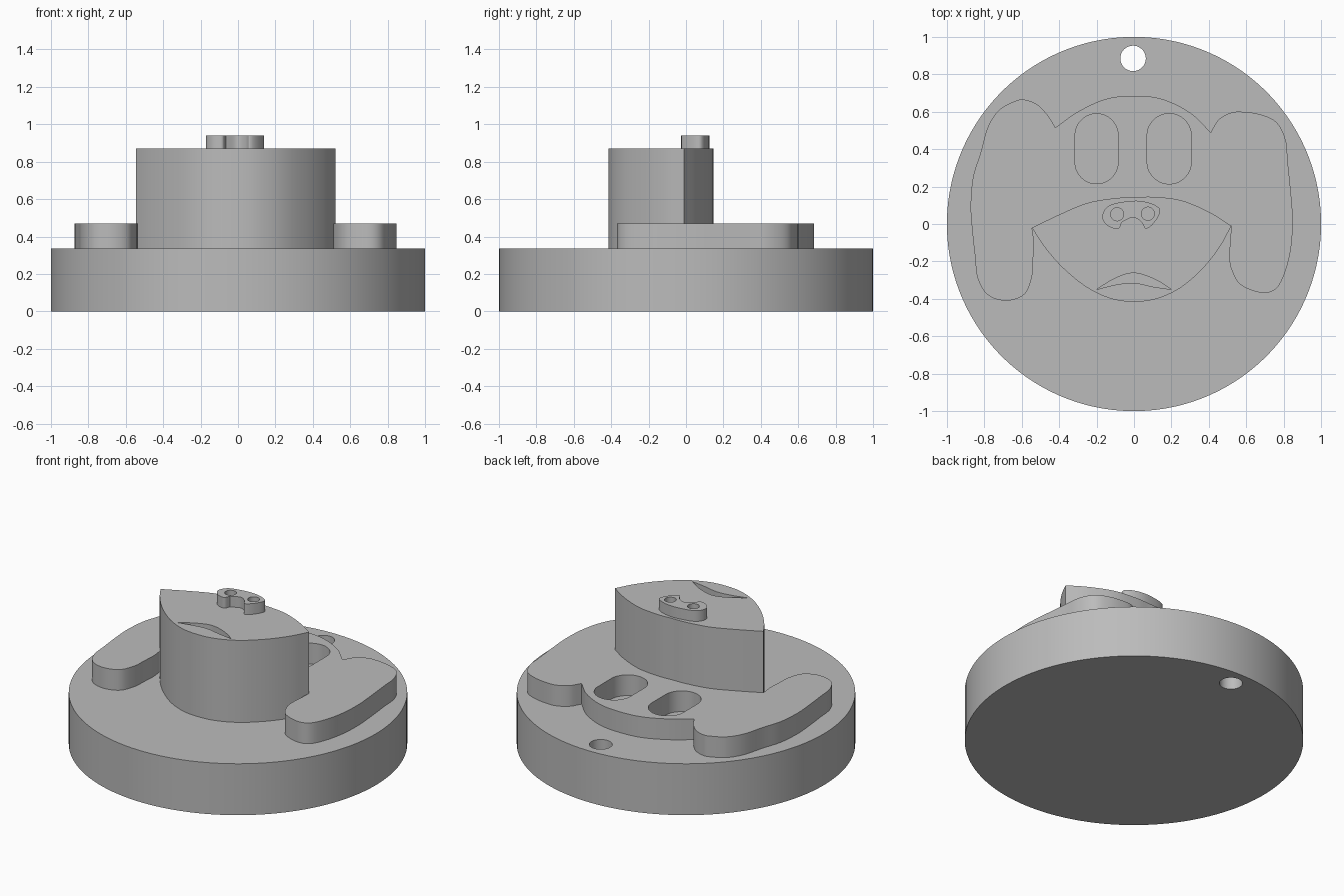
import bpy, bmesh, math
from mathutils import Vector

if "Cube" in bpy.data.objects:
    bpy.data.objects.remove(bpy.data.objects["Cube"])

grey = bpy.data.materials.new("plain_grey")
grey.diffuse_color = (0.5, 0.5, 0.5, 1)
grey.use_nodes = True
grey.node_tree.nodes["Principled BSDF"].inputs["Base Color"].default_value = grey.diffuse_color


def smooth(pts, steps=6):
    """Open Catmull-Rom run through the points, last point left out."""
    p = [Vector(q) for q in pts]
    p = [p[0] * 2 - p[1]] + p + [p[-1] * 2 - p[-2]]
    out = []
    for i in range(1, len(p) - 2):
        a, b, c, d = p[i - 1:i + 3]
        for k in range(steps):
            t = k / steps
            out.append(0.5 * (2 * b + (c - a) * t + (2 * a - 5 * b + 4 * c - d) * t * t
                              + (3 * b - a - 3 * c + d) * t ** 3))
    return out


def outline(*runs):
    """Closed loop of smooth runs meeting at sharp corners."""
    return [q for r in runs for q in smooth(r)]


def capsule(x, y, r, half=0.0, n=48):
    loop = []
    for i in range(n):
        a = 2 * math.pi * (i + 0.5) / n
        loop.append(Vector((x + r * math.cos(a),
                            y + r * math.sin(a) + math.copysign(half, math.sin(a)))))
    return loop


def plate(name, z0, z1, *loops):
    """Extruded plate; loops inside the first become holes."""
    cu = bpy.data.curves.new(name + "_profile", 'CURVE')
    cu.dimensions = '2D'
    cu.fill_mode = 'BOTH'
    cu.extrude = (z1 - z0) / 2
    for loop in loops:
        s = cu.splines.new('POLY')
        s.points.add(len(loop) - 1)
        for pt, q in zip(s.points, loop):
            pt.co = (q.x, q.y, 0, 1)
        s.use_cyclic_u = True
    tmp = bpy.data.objects.new(name + "_profile", cu)
    bpy.context.collection.objects.link(tmp)
    dg = bpy.context.evaluated_depsgraph_get()
    me = bpy.data.meshes.new_from_object(tmp.evaluated_get(dg))
    bpy.data.objects.remove(tmp)
    bm = bmesh.new()
    bm.from_mesh(me)
    bmesh.ops.remove_doubles(bm, verts=bm.verts, dist=1e-4)
    bmesh.ops.translate(bm, verts=bm.verts, vec=(0, 0, (z0 + z1) / 2))
    bmesh.ops.recalc_face_normals(bm, faces=bm.faces)
    bm.to_mesh(me)
    bm.free()
    me.name = name
    me.materials.clear()
    me.materials.append(grey)
    ob = bpy.data.objects.new(name, me)
    bpy.context.collection.objects.link(ob)
    bpy.ops.object.select_all(action='DESELECT')
    ob.select_set(True)
    bpy.context.view_layer.objects.active = ob
    bpy.ops.object.shade_smooth_by_angle(angle=math.radians(30))
    return ob


# Round base with hanging hole
plate("base_disc", 0, 0.335, capsule(0, 0, 1, n=128), capsule(-0.005, 0.885, 0.068))

# Snout edges, shared by head and snout
chin = [(0.52, -0.01), (0.46, -0.12), (0.37, -0.235), (0.25, -0.34), (0.12, -0.4), (0, -0.415),
        (-0.12, -0.4), (-0.25, -0.34), (-0.38, -0.235), (-0.48, -0.12), (-0.545, -0.02)]
bridge = [(-0.545, -0.02), (-0.4, 0.05), (-0.25, 0.112), (-0.1, 0.138), (0, 0.142),
          (0.1, 0.145), (0.25, 0.127), (0.4, 0.065), (0.52, -0.01)]

# Head plate with ears and eye openings
left_ear = [(-0.545, -0.02), (-0.535, -0.1), (-0.54, -0.2), (-0.545, -0.28), (-0.585, -0.375),
            (-0.68, -0.41), (-0.78, -0.38), (-0.835, -0.29), (-0.85, -0.17), (-0.865, -0.03),
            (-0.873, 0.1), (-0.86, 0.25), (-0.82, 0.38), (-0.78, 0.52), (-0.72, 0.61),
            (-0.64, 0.655), (-0.59, 0.665), (-0.52, 0.64), (-0.46, 0.58), (-0.42, 0.515)]
brow = [(-0.42, 0.515), (-0.3, 0.6), (-0.15, 0.668), (0, 0.685), (0.15, 0.668),
        (0.3, 0.595), (0.41, 0.49)]
right_ear = [(0.41, 0.49), (0.45, 0.555), (0.51, 0.592), (0.57, 0.6), (0.67, 0.587),
             (0.76, 0.545), (0.81, 0.45), (0.822, 0.33), (0.84, 0.15), (0.848, 0.02),
             (0.84, -0.12), (0.81, -0.25), (0.76, -0.345), (0.68, -0.367), (0.57, -0.325),
             (0.52, -0.24), (0.51, -0.17), (0.515, -0.08), (0.52, -0.01)]
plate("head_and_ears", 0.335, 0.47, outline(left_ear, brow, right_ear, chin),
      capsule(-0.2, 0.402, 0.115, 0.072), capsule(0.188, 0.402, 0.118, 0.07))

# Tall snout with mouth opening
mouth = outline([(-0.2, -0.35), (-0.1, -0.325), (0, -0.315), (0.1, -0.335), (0.2, -0.35)],
                [(0.2, -0.35), (0.11, -0.295), (0, -0.262), (-0.1, -0.29), (-0.2, -0.35)])
plate("snout", 0.47, 0.87, outline(bridge, chin), mouth)

# Nose with nostrils
nose = outline([(-0.065, 0.01), (-0.005, 0.035), (0.04, 0.01), (0.065, -0.025), (0.11, 0.01),
                (0.14, 0.075), (0.085, 0.112), (-0.005, 0.124), (-0.13, 0.1), (-0.17, 0.04),
                (-0.14, -0.01), (-0.085, -0.025), (-0.065, 0.01)])
plate("nose", 0.87, 0.94, nose, capsule(-0.09, 0.052, 0.035, n=24),
      capsule(0.074, 0.055, 0.035, n=24))
